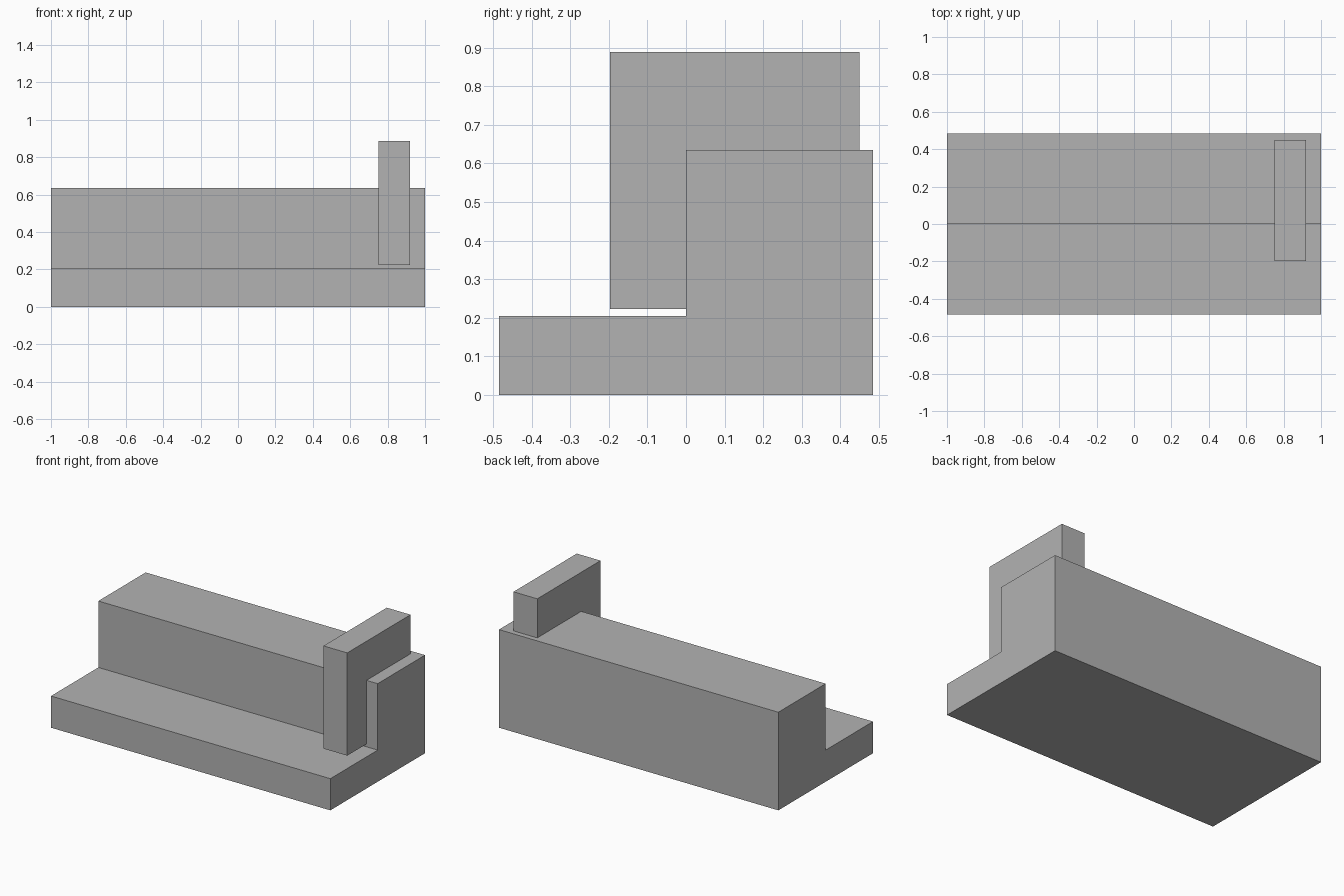
import bpy
import bmesh

cube = bpy.data.objects.get("Cube")
if cube:
    bpy.data.objects.remove(cube, do_unlink=True)

# Single plain grey
GREY = (0.45, 0.45, 0.45, 1.0)
grey = bpy.data.materials.new("plain_grey")
grey.use_nodes = True
grey.diffuse_color = GREY
grey.node_tree.nodes["Principled BSDF"].inputs["Base Color"].default_value = GREY


def extrude_profile(name, profile, x_min, x_max):
    """Sweep a closed (y, z) profile along x into a solid."""
    bm = bmesh.new()
    face = bm.faces.new([bm.verts.new((x_min, y, z)) for y, z in profile])
    swept = bmesh.ops.extrude_face_region(bm, geom=[face])["geom"]
    verts = [v for v in swept if isinstance(v, bmesh.types.BMVert)]
    bmesh.ops.translate(bm, verts=verts, vec=(x_max - x_min, 0, 0))
    bmesh.ops.recalc_face_normals(bm, faces=bm.faces)
    mesh = bpy.data.meshes.new(name)
    bm.to_mesh(mesh)
    bm.free()
    mesh.materials.append(grey)
    obj = bpy.data.objects.new(name, mesh)
    bpy.context.collection.objects.link(obj)
    return obj


# Long stepped body: low front ledge and tall back block
depth, ledge, top = 0.484, 0.205, 0.635
extrude_profile("stepped_body",
                [(-depth, 0), (depth, 0), (depth, top),
                 (0, top), (0, ledge), (-depth, ledge)], -1, 1)

# Upright slab set through the back block, hanging just above the ledge
front, back, low, high = -0.197, 0.45, 0.223, 0.888
extrude_profile("upright_slab",
                [(front, low), (back, low), (back, high), (front, high)],
                0.75, 0.92)
